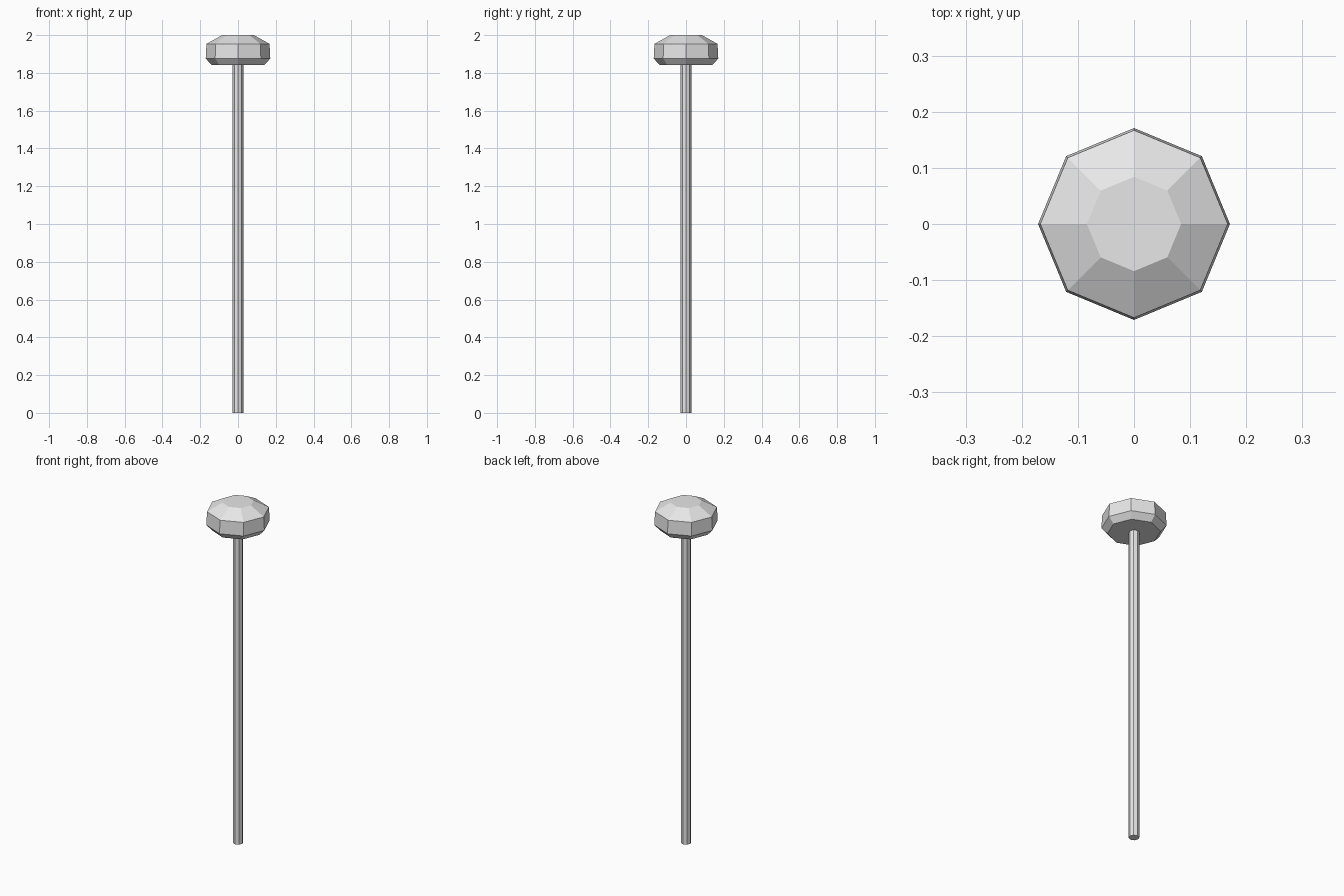
import bpy
import bmesh
from math import cos, sin, tau

SIDES = 8

cube = bpy.data.objects.get("Cube")
if cube:
    bpy.data.objects.remove(cube, do_unlink=True)

grey = bpy.data.materials.new("light_grey")
grey.use_nodes = True
colour = (0.8, 0.8, 0.8, 1)
grey.diffuse_color = colour
grey.node_tree.nodes["Principled BSDF"].inputs["Base Color"].default_value = colour


def turned_part(name, profile):
    """Closed faceted solid from (radius, height) rings, bottom to top."""
    bm = bmesh.new()
    rings = [[bm.verts.new((r * cos(tau * i / SIDES), r * sin(tau * i / SIDES), z))
              for i in range(SIDES)] for r, z in profile]
    for low, high in zip(rings, rings[1:]):
        for i in range(SIDES):
            j = (i + 1) % SIDES
            bm.faces.new((low[i], low[j], high[j], high[i]))
    bm.faces.new(rings[0][::-1])
    bm.faces.new(rings[-1])
    mesh = bpy.data.meshes.new(name)
    bm.to_mesh(mesh)
    bm.free()
    mesh.materials.append(grey)
    obj = bpy.data.objects.new(name, mesh)
    bpy.context.collection.objects.link(obj)
    return obj


# Slim straight shaft, ending just inside the head
turned_part("shaft", [(0.028, 0), (0.028, 1.85)])

# Faceted head: chamfered base, slightly tapered rim, sloped crown
turned_part("head", [(0.14, 1.842), (0.171, 1.876), (0.167, 1.954), (0.084, 2.0)])
